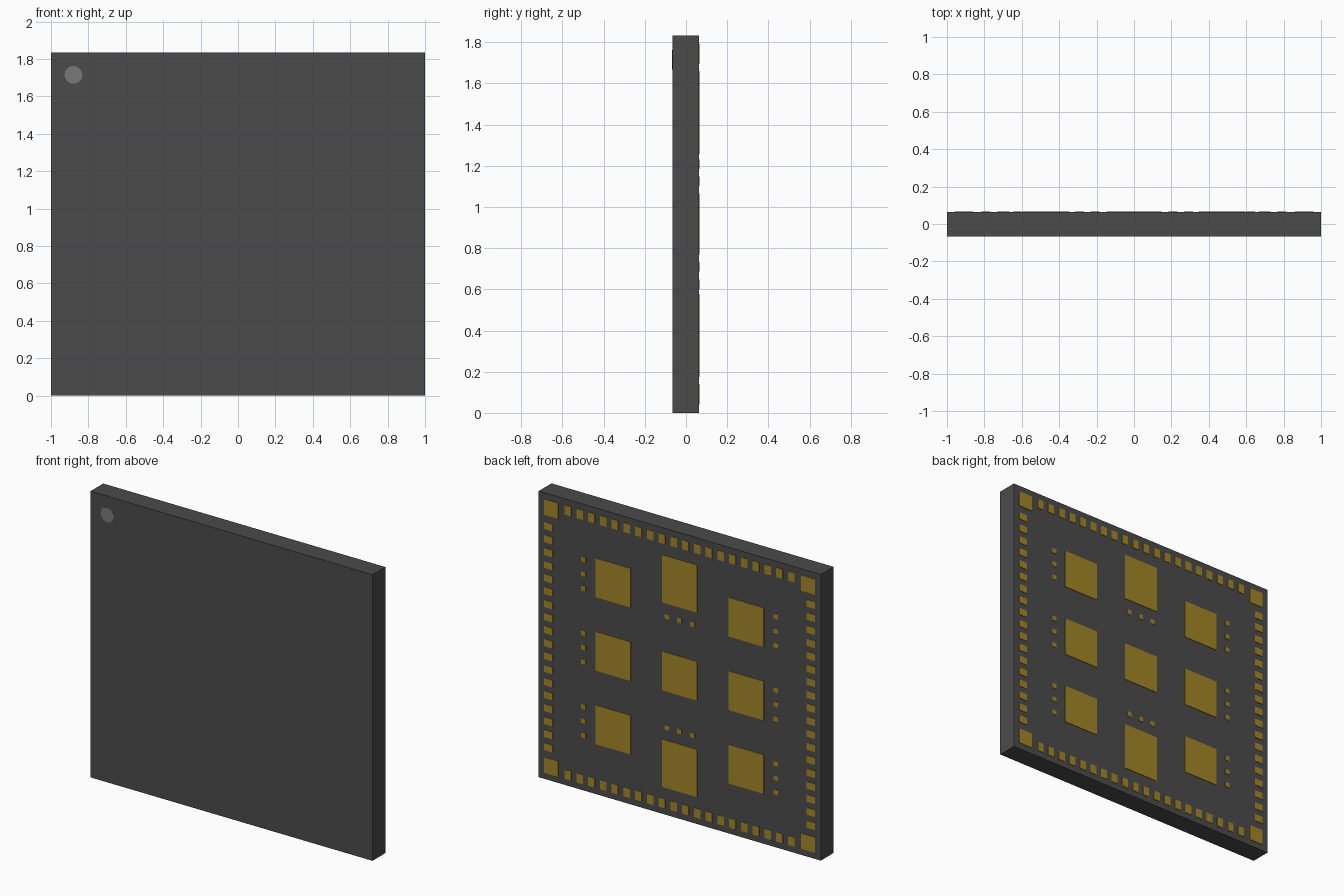
import bpy, bmesh
from mathutils import Matrix

if "Cube" in bpy.data.objects:
    bpy.data.objects.remove(bpy.data.objects["Cube"])

H = 1.834            # module height
ZC = H / 2           # vertical centre
FRONT, BACK, PAD = -0.066, 0.063, 0.066


def material(name, color):
    m = bpy.data.materials.new(name)
    m.diffuse_color = (*color, 1)
    m.use_nodes = True
    m.node_tree.nodes["Principled BSDF"].inputs["Base Color"].default_value = m.diffuse_color
    return m


def add_box(bm, x, z, w, h, y0, y1):
    mat = Matrix.Translation((x, (y0 + y1) / 2, z)) @ Matrix.Diagonal((w, y1 - y0, h, 1))
    bmesh.ops.create_cube(bm, size=1, matrix=mat)


def boxes(name, rects, y0, y1, mat):
    """One object made of boxes (x, z offset from centre, width, height)."""
    bm = bmesh.new()
    for x, z, w, h in rects:
        add_box(bm, x, ZC + z, w, h, y0, y1)
    me = bpy.data.meshes.new(name)
    bm.to_mesh(me)
    bm.free()
    ob = bpy.data.objects.new(name, me)
    bpy.context.collection.objects.link(ob)
    me.materials.append(mat)
    return ob


dark = material("dark_casing", (0.07, 0.07, 0.07))
grey = material("marker_grey", (0.19, 0.19, 0.19))
gold = material("gold_contact", (0.36, 0.24, 0.02))

# Casing
boxes("module_body", [(0, 0, 2, H)], FRONT, BACK, dark)

# Orientation dot on the front
bpy.ops.mesh.primitive_cylinder_add(vertices=48, radius=0.047, depth=0.004,
                                    location=(-0.88, FRONT + 0.001, 1.715),
                                    rotation=(1.570796, 0, 0))
dot = bpy.context.object
dot.name = "pin_one_dot"
dot.data.materials.append(grey)
bpy.ops.object.shade_smooth_by_angle()

# Pads sit half sunk in the back face
Y0 = BACK - 0.004
PITCH, PW, PL = 0.0833, 0.046, 0.06
EX, EZ = 0.93, ZC - 0.07

corners = [(sx * 0.91, sz * (ZC - 0.09), 0.1, 0.1) for sx in (-1, 1) for sz in (-1, 1)]
boxes("corner_pads", corners, Y0, PAD, gold)

# Perimeter contacts: 20 along top and bottom, 18 along each side
rows = [((i - 9.5) * PITCH, s * EZ, PW, PL) for s in (-1, 1) for i in range(20)]
boxes("top_and_bottom_contacts", rows, Y0, PAD, gold)
cols = [(s * EX, (i - 8.5) * PITCH, PL, PW) for s in (-1, 1) for i in range(18)]
boxes("side_contacts", cols, Y0, PAD, gold)

# Large thermal pads: 3 x 3, with taller outer pads in the middle column
G = 0.471
thermal = [(sx * G, sz * G, 0.25, 0.25) for sx in (-1, 1) for sz in (-1, 0, 1)]
thermal += [(0, 0, 0.25, 0.25)] + [(0, s * 0.591, 0.25, 0.305) for s in (-1, 1)]
boxes("thermal_pads", thermal, Y0, PAD, gold)

# Groups of three tiny test pads
T = 0.092
tests = [(sx * 0.681, sz * G + k * T, 0.032, 0.032)
         for sx in (-1, 1) for sz in (-1, 0, 1) for k in (-1, 0, 1)]
tests += [(k * T, s * 0.356, 0.032, 0.032) for s in (-1, 1) for k in (-1, 0, 1)]
boxes("test_pads", tests, Y0, PAD, gold)
